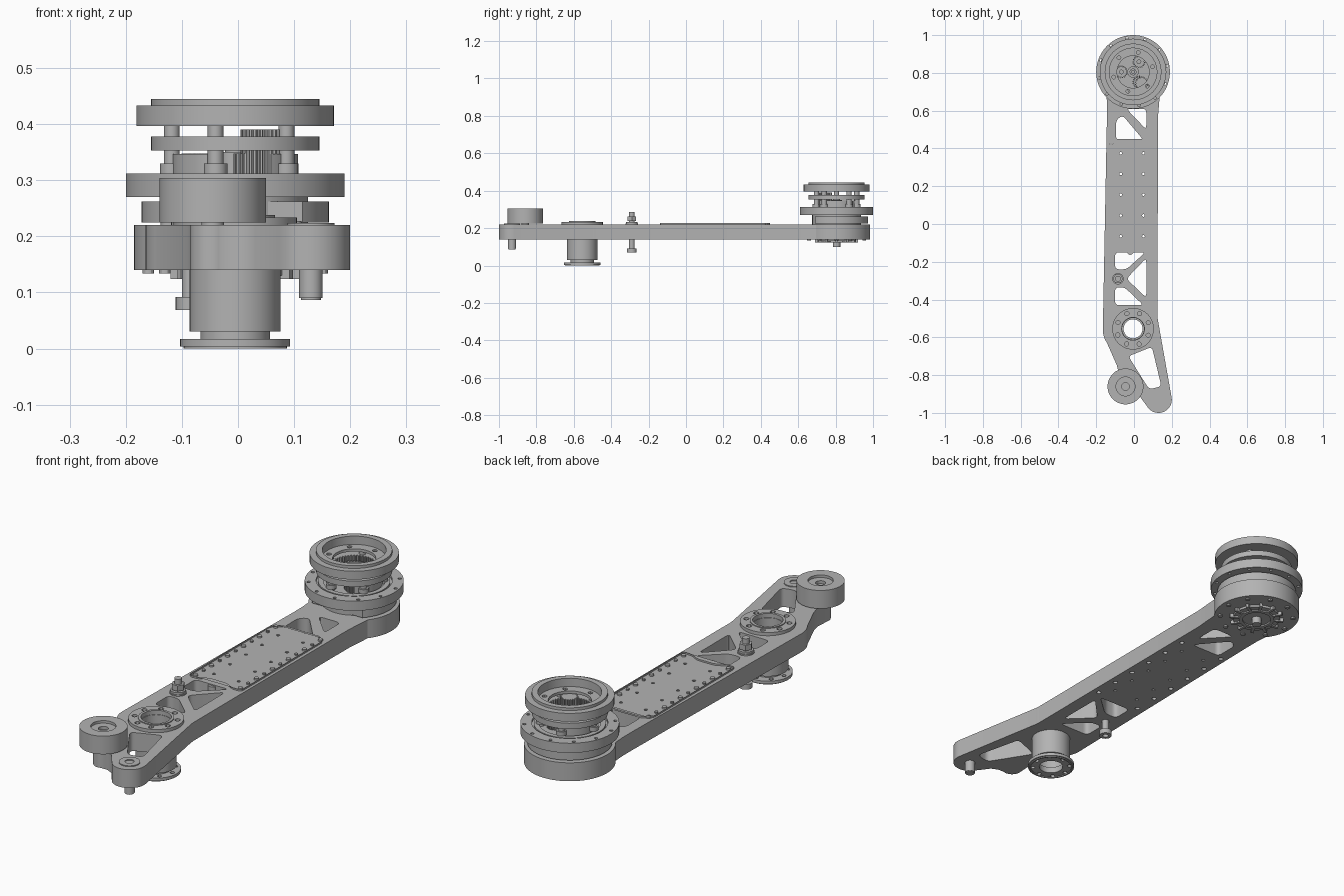
import bpy, bmesh, math
from mathutils import Vector

cube = bpy.data.objects.get("Cube")
if cube:
    bpy.data.objects.remove(cube)

metal = bpy.data.materials.new("machined grey")
metal.use_nodes = True
grey = (0.45, 0.45, 0.45, 1)
metal.diffuse_color = grey
metal.node_tree.nodes["Principled BSDF"].inputs["Base Color"].default_value = grey


def arc(c, r, a0, a1, n=24):
    """Points on an arc, angles in degrees."""
    angles = [math.radians(a0 + (a1 - a0) * i / n) for i in range(n + 1)]
    return [(c[0] + r * math.cos(a), c[1] + r * math.sin(a)) for a in angles]


def circle(c, r, n=56):
    return arc(c, r, 0, 360, n)[:-1]


def bolt_circle(c, r, hole, count, start=0):
    return [circle(p, hole, 12) for p in arc(c, r, start, start + 360, count)[:-1]]


def gear(c, r, depth, teeth):
    pts = []
    for i in range(teeth):
        for frac, rad in ((0, r - depth), (0.35, r - depth), (0.5, r), (0.85, r)):
            a = math.tau * (i + frac) / teeth
            pts.append((c[0] + rad * math.cos(a), c[1] + rad * math.sin(a)))
    return pts


def rounded(corners, r):
    """Polygon with every corner eased over the distance r."""
    pts = []
    for i, c in enumerate(corners):
        p = Vector(c)
        a = Vector(corners[i - 1]) - p
        b = Vector(corners[(i + 1) % len(corners)]) - p
        a = p + a.normalized() * min(r, a.length * 0.45)
        b = p + b.normalized() * min(r, b.length * 0.45)
        for k in range(6):
            t = k / 5
            pts.append(tuple(a * (1 - t) ** 2 + p * 2 * t * (1 - t) + b * t * t))
    return pts


def plate(name, loops, z0, z1, bevel=0):
    """Extrude an outline with holes (first loop outer) from z0 to z1."""
    curve = bpy.data.curves.new(name, "CURVE")
    curve.dimensions = "2D"
    curve.fill_mode = "BOTH"
    curve.extrude = (z1 - z0) / 2
    for loop in loops:
        s = curve.splines.new("POLY")
        s.points.add(len(loop) - 1)
        for point, (x, y) in zip(s.points, loop):
            point.co = (x, y, 0, 1)
        s.use_cyclic_u = True
    obj = bpy.data.objects.new(name, curve)
    bpy.context.collection.objects.link(obj)
    obj.location.z = (z0 + z1) / 2
    bpy.ops.object.select_all(action="DESELECT")
    obj.select_set(True)
    bpy.context.view_layer.objects.active = obj
    bpy.ops.object.convert(target="MESH")
    obj = bpy.context.object
    bm = bmesh.new()
    bm.from_mesh(obj.data)
    bmesh.ops.remove_doubles(bm, verts=bm.verts, dist=0.00005)
    bmesh.ops.recalc_face_normals(bm, faces=bm.faces)
    bm.to_mesh(obj.data)
    bm.free()
    obj.data.materials.clear()
    obj.data.materials.append(metal)
    bpy.ops.object.shade_smooth_by_angle(angle=math.radians(30))
    return obj


def disc(name, c, r, z0, z1, bore=0, n=56):
    return plate(name, [circle(c, r, n)] + ([circle(c, bore)] if bore else []), z0, z1)


JOINT = (-0.005, 0.805)
HUB = (-0.005, -0.555)
ROLLER = (-0.045, -0.86)
TIP = (0.13, -0.93)
TENSION = (-0.085, -0.29)

# Arm body: outline, lightening windows, bores and rivet holes
outline = (arc(TIP, 0.07, 215, 370) + arc((0.02, -0.5), 0.105, 0, 10, 4)
           + [(0.128, 0.58), (0.133, 0.64)] + arc(JOINT, 0.18, -38, 218, 48)
           + [(-0.143, 0.64), (-0.143, 0.58)] + arc((-0.045, -0.56), 0.12, 180, 215, 8)
           + [(-0.09, -0.75), (-0.081, -0.79)] + arc(ROLLER, 0.04, 170, 290)
           + [(0.0, -0.898), (0.03, -0.912)])
windows = [
    [(-0.095, 0.55), (-0.095, 0.445), (0.05, 0.445), (-0.06, 0.575)],
    [(-0.04, 0.61), (0.065, 0.5), (0.065, 0.61)],
    [(-0.1, -0.15), (-0.1, -0.24), (-0.04, -0.24), (0.06, -0.15)],
    [(0.065, -0.18), (-0.04, -0.29), (0.065, -0.39)],
    [(-0.1, -0.43), (-0.1, -0.335), (-0.05, -0.335), (0.05, -0.43)],
    [(-0.03, -0.70), (0.095, -0.65), (0.145, -0.86), (0.08, -0.875)],
]
rows = [0.43 - 0.11 * i for i in range(6)]
rivets = [circle((x, y), 0.01, 14) for x in (-0.12, 0.095) for y in rows]
small = [circle((x, y - 0.055), 0.007, 10) for x in (-0.07, 0.05) for y in rows[:5]]
plate("arm_body", [outline] + [rounded(w, 0.022) for w in windows]
      + [circle(HUB, 0.07)] + rivets + small, 0.14, 0.22)

# Cover plate with its fasteners
edge = [(-0.138, 0.42), (-0.1, 0.45), (0.08, 0.45), (0.113, 0.42),
        (0.113, -0.14), (0.07, -0.14), (0.03, -0.118), (-0.055, -0.118), (-0.095, -0.14), (-0.138, -0.14)]
dots = [circle((x, y - 0.055), 0.007, 10) for x in (-0.12, 0.095) for y in rows[:5]]
plate("cover_plate", [rounded(edge, 0.015)] + rivets + dots, 0.22, 0.227)
plate("inner_crossbar", [[(-0.1, -0.15), (0.06, -0.15), (0.06, -0.13), (-0.1, -0.13)]], 0.175, 0.205)
disc("inner_bushing", (-0.02, -0.145), 0.018, 0.17, 0.215)

# Hollow hub through the arm
plate("hub_top_flange", [circle(HUB, 0.11), circle(HUB, 0.06)]
      + bolt_circle(HUB, 0.087, 0.011, 8, 22), 0.22, 0.234)
disc("hub_flange_rim", HUB, 0.071, 0.234, 0.238, 0.06)
disc("hub_barrel", HUB, 0.081, 0.03, 0.14, 0.058)
disc("hub_sleeve", HUB, 0.07, 0.14, 0.22, 0.058)
disc("hub_neck", HUB, 0.062, 0.017, 0.03, 0.05)
plate("hub_bottom_flange", [circle(HUB, 0.098), circle(HUB, 0.05)]
      + bolt_circle(HUB, 0.078, 0.009, 8), 0.004, 0.017)
disc("hub_bottom_lip", HUB, 0.092, 0, 0.004, 0.086)

# Idler roller on its lug
disc("roller_rim", ROLLER, 0.095, 0.225, 0.304, 0.05)
disc("roller_core", ROLLER, 0.05, 0.225, 0.293, 0.02)
disc("roller_axle", ROLLER, 0.02, 0.22, 0.28)

# Tip pin and washer
disc("tip_pin", TIP, 0.021, 0.09, 0.14)
disc("tip_pin_end", TIP, 0.018, 0.087, 0.09)
disc("tip_washer", TIP, 0.042, 0.22, 0.224, 0.018)

# Tension bolt
disc("tension_boss", TENSION, 0.034, 0.14, 0.225)
disc("tension_shaft", TENSION, 0.015, 0.09, 0.285, n=24)
disc("tension_head", TENSION, 0.026, 0.069, 0.092, 0.012, n=24)
disc("tension_washer", TENSION, 0.03, 0.225, 0.234)
disc("tension_nut", TENSION, 0.027, 0.238, 0.262, n=6)

# Joint underside: ribbed cap, screws and output pin
disc("joint_cap", JOINT, 0.1, 0.13, 0.14)
disc("joint_cap_rim", JOINT, 0.075, 0.124, 0.131, 0.06)
disc("joint_pin", JOINT, 0.02, 0.1, 0.13)
for i, (x, y) in enumerate(arc(JOINT, 0.095, 0, 360, 12)[:-1]):
    rib = plate("cap_rib", [[(-0.02, -0.006), (0.02, -0.006), (0.02, 0.006), (-0.02, 0.006)]], 0.124, 0.14)
    rib.location.x, rib.location.y = x, y
    rib.rotation_euler.z = math.tau * i / 12
for p in arc(JOINT, 0.155, 0, 360, 10)[:-1]:
    disc("cap_screw", p, 0.01, 0.134, 0.14, n=12)

# Joint housing, open toward the arm, and the wide bearing ring
plate("joint_housing", [arc(JOINT, 0.167, -44, 224, 48)], 0.225, 0.262)
disc("housing_core", JOINT, 0.13, 0.22, 0.272)
plate("bearing_ring", [circle(JOINT, 0.195, 72), circle(JOINT, 0.15)]
      + bolt_circle(JOINT, 0.18, 0.007, 12, 10), 0.27, 0.312)
disc("bearing_floor", JOINT, 0.15, 0.27, 0.302)
disc("bearing_inner_ring", JOINT, 0.142, 0.302, 0.31, 0.122)

# Gear train inside the joint
for a0, a1 in ((100, 255), (305, 400)):
    plate("gear_carrier_wall", [arc(JOINT, 0.112, a0, a1) + arc(JOINT, 0.094, a1, a0)], 0.302, 0.347)
disc("centre_boss", JOINT, 0.03, 0.302, 0.35)
disc("centre_bolt", JOINT, 0.018, 0.35, 0.372, 0.008)
for p in arc(JOINT, 0.062, -60, 300, 3)[:-1]:
    plate("planet_gear", [gear(p, 0.034, 0.006, 20), circle(p, 0.01)], 0.305, 0.348)
plate("pinion_gear", [gear((0.04, 0.745), 0.036, 0.006, 22)], 0.305, 0.39)
for p in arc(JOINT, 0.113, 36, 396, 5)[:-1]:
    disc("standoff", p, 0.014, 0.302, 0.4, n=24)
    disc("standoff_collar", p, 0.021, 0.312, 0.33, n=24)

# Internal gear ring between the two large rings
plate("internal_gear_ring", [circle(JOINT, 0.15, 64), gear(JOINT, 0.094, 0.008, 48)], 0.353, 0.378)

# Output ring with stepped lip and bolted floor
disc("output_ring", JOINT, 0.176, 0.397, 0.433, 0.126, n=72)
disc("output_lip", JOINT, 0.15, 0.433, 0.445, 0.126, n=72)
plate("output_floor", [circle(JOINT, 0.127), circle(JOINT, 0.085)]
      + bolt_circle(JOINT, 0.106, 0.01, 6, 15), 0.397, 0.409)
